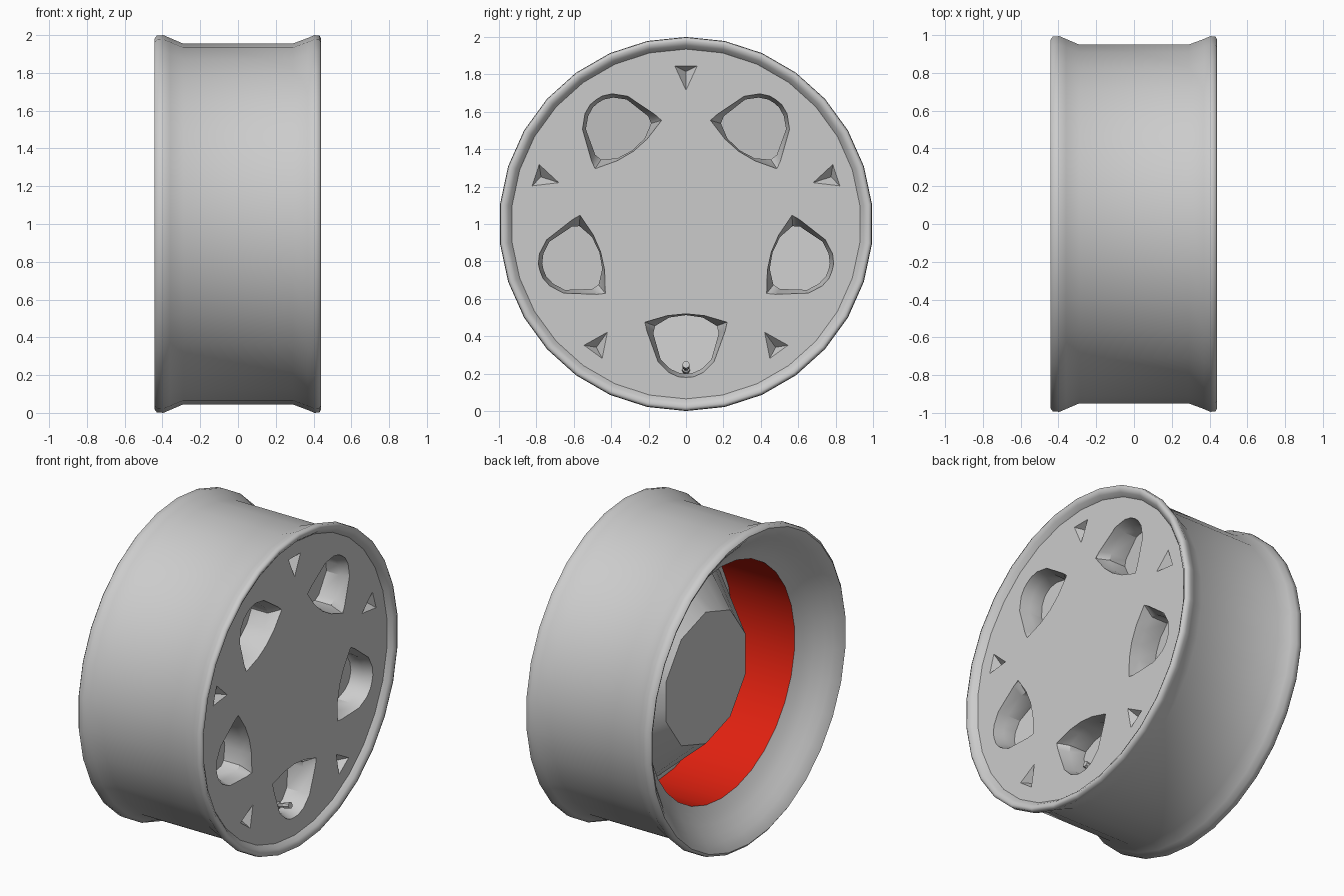
import bpy, bmesh, math
from math import cos, sin, pi, radians

if "Cube" in bpy.data.objects:
    bpy.data.objects.remove(bpy.data.objects["Cube"])

SEG = 30
START = radians(90)


def finish(name, bm, smooth=35):
    bmesh.ops.recalc_face_normals(bm, faces=bm.faces[:])
    me = bpy.data.meshes.new(name)
    bm.to_mesh(me)
    bm.free()
    ob = bpy.data.objects.new(name, me)
    bpy.context.collection.objects.link(ob)
    if smooth:
        shade(ob, smooth)
    return ob


def shade(ob, angle):
    bpy.ops.object.select_all(action='DESELECT')
    ob.select_set(True)
    bpy.context.view_layer.objects.active = ob
    bpy.ops.object.shade_smooth_by_angle(angle=radians(angle))


def loft(bm, rings, cap=False):
    """Skin a list of closed point rings, optionally capping both ends."""
    vs = [[bm.verts.new(p) for p in ring] for ring in rings]
    n = len(vs[0])
    for a, b in zip(vs, vs[1:]):
        for i in range(n):
            j = (i + 1) % n
            bm.faces.new((a[i], a[j], b[j], b[i]))
    if cap:
        bm.faces.new(vs[0])
        bm.faces.new(vs[-1])


def circle(x, r, sides=None):
    """Ring about the wheel axis; 'sides' flattens it into a coarser polygon."""
    pts = []
    for i in range(SEG):
        a = 2 * pi * i / SEG
        k = 1
        if sides:
            w = pi / sides
            k = cos(w) / cos(a % (2 * w) - w)
        pts.append((x, r * k * cos(a + START), 1 + r * k * sin(a + START)))
    return pts


def place(x, t, r, a):
    """Local tangential / radial position to world, for a feature at angle a."""
    return (x, r * cos(a) - t * sin(a), 1 + r * sin(a) + t * cos(a))


# Rim: barrel, both flanges and the rear inner dish
bm = bmesh.new()
profile = [(-.25, .74), (-.28, .79), (-.32, .84), (-.365, .885), (-.40, .92), (-.43, .955),
           (-.443, .98), (-.43, .997), (-.395, 1.0), (-.36, .985), (-.29, .955), (.29, .955),
           (.37, .985), (.405, 1.0), (.432, .997), (.44, .98), (.425, .955), (.40, .935)]
loft(bm, [circle(x, r) for x, r in profile])
finish("rim", bm, 60)

# Red inner barrel, faces turned towards the axle
bm = bmesh.new()
loft(bm, [circle(-.25, .74), circle(.205, .74)])
red = finish("inner_barrel", bm)
bm = bmesh.new()
bm.from_mesh(red.data)
bm.normal_update()
for f in bm.faces:
    c = f.calc_center_median()
    if f.normal.y * c.y + f.normal.z * (c.z - 1) > 0:
        f.normal_flip()
bm.to_mesh(red.data)
bm.free()
mat = bpy.data.materials.new("red")
mat.diffuse_color = (.75, .015, .005, 1)
mat.use_nodes = True
mat.node_tree.nodes["Principled BSDF"].inputs["Base Color"].default_value = mat.diffuse_color
red.data.materials.append(mat)

# Wheel disc: flat face, conical back and ten-sided hub
FACE_X = .40
bm = bmesh.new()
loft(bm, [circle(FACE_X, .935), circle(.20, .87), circle(.19, .71),
          circle(-.14, .42, 10)], cap=True)
disc = finish("wheel_disc", bm, 0)

# Cutters: five window pockets and five small wedge dents
mouth = [(0, .48), (.1, .49), (.22, .525), (.21, .57), (.15, .735), (.09, .795), (.04, .817), (0, .82)]
throat = [(0, .487), (.09, .5), (.165, .545), (.175, .585), (.135, .725), (.083, .775), (.035, .797), (0, .80)]


def full(half):
    return half + [(-t, r) for t, r in half[-2:0:-1]]


bm = bmesh.new()
for k in range(5):
    a = radians(270 + 72 * k)
    loft(bm, [[place(FACE_X + .04, t, r, a) for t, r in full(mouth)],
              [place(FACE_X - .005, t, r, a) for t, r in full(mouth)],
              [place(FACE_X - .06, t, r, a) for t, r in full(throat)],
              [place(.22 + .13 * (r - .5), t, r, a) for t, r in full(throat)]], cap=True)
    a = radians(90 + 72 * k)
    tri = [(-.06, .845), (.06, .845), (0, .715)]
    outer = [bm.verts.new(place(FACE_X + .03, t, r, a)) for t, r in tri]
    face = [bm.verts.new(place(FACE_X, t, r, a)) for t, r in tri]
    tip = bm.verts.new(place(FACE_X - .06, 0, .815, a))
    bm.faces.new(outer)
    for i in range(3):
        j = (i + 1) % 3
        bm.faces.new((outer[i], outer[j], face[j], face[i]))
        bm.faces.new((face[i], face[j], tip))
cutter = finish("pocket_cutter", bm, 0)
cutter.hide_render = True

mod = disc.modifiers.new("pockets", 'BOOLEAN')
mod.operation = 'DIFFERENCE'
mod.solver = 'EXACT'
mod.object = cutter
bpy.ops.object.select_all(action='DESELECT')
disc.select_set(True)
bpy.context.view_layer.objects.active = disc
bpy.ops.object.modifier_apply(modifier=mod.name)
bpy.data.objects.remove(cutter)
shade(disc, 30)

# Valve stem in the lowest window, tilted slightly to the axle
bm = bmesh.new()
tilt = .25
rings = []
for s, rad in [(0, .022), (.07, .022), (.075, .014), (.11, .014), (.115, .02), (.155, .02)]:
    rings.append([(.22 + s * cos(tilt) - rad * sin(b) * sin(tilt), rad * cos(b),
                   .21 + s * sin(tilt) + rad * sin(b) * cos(tilt))
                  for b in (2 * pi * i / 8 for i in range(8))])
loft(bm, rings, cap=True)
finish("valve_stem", bm)
